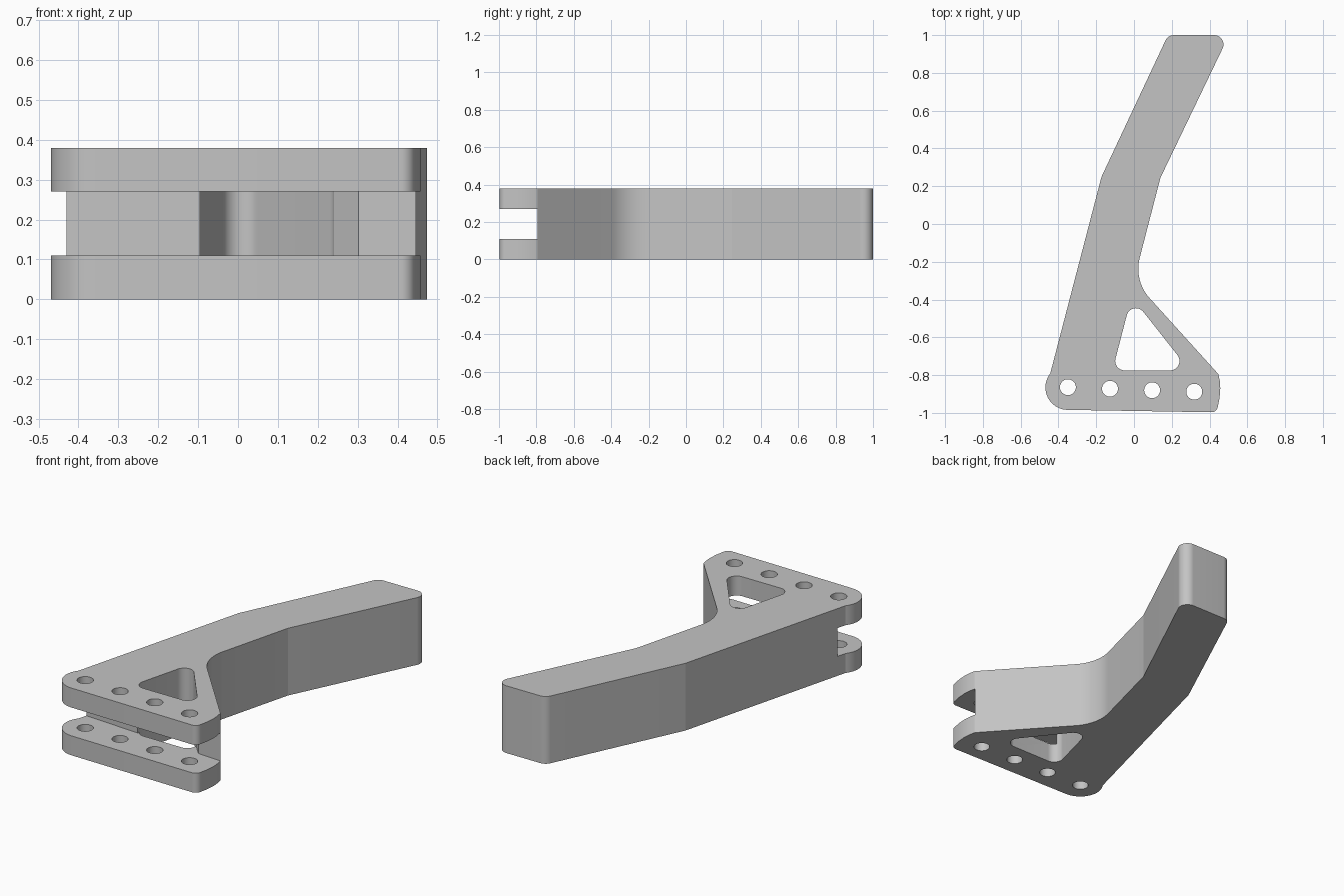
import bpy, bmesh, math
from mathutils import Vector

if "Cube" in bpy.data.objects:
    bpy.data.objects.remove(bpy.data.objects["Cube"])

HEIGHT = 0.38
SLOT_LOW, SLOT_HIGH = 0.11, 0.27


def fillet(points):
    """Turn (x, y, radius) corners into an outline with rounded corners."""
    out = []
    for i, (x, y, r) in enumerate(points):
        p = Vector((x, y))
        if r == 0:
            out.append(p)
            continue
        a = (Vector(points[i - 1][:2]) - p).normalized()
        b = (Vector(points[(i + 1) % len(points)][:2]) - p).normalized()
        half = a.angle(b) / 2
        centre = p + (a + b).normalized() * (r / math.sin(half))
        start = p + a * (r / math.tan(half)) - centre
        end = p + b * (r / math.tan(half)) - centre
        turn = math.pi - 2 * half
        if start.x * end.y - start.y * end.x < 0:
            turn = -turn
        steps = max(2, math.ceil(abs(turn) / math.radians(6)))
        a0 = math.atan2(start.y, start.x)
        for k in range(steps + 1):
            t = a0 + turn * k / steps
            out.append(centre + Vector((math.cos(t), math.sin(t))) * r)
    return out


def arc(cx, cy, r, start, end, steps):
    angles = [math.radians(start + (end - start) * k / steps) for k in range(steps + 1)]
    return [(cx + r * math.cos(t), cy + r * math.sin(t), 0) for t in angles]


def prism(name, outline, z0, z1):
    """Extrude a flat outline between two heights."""
    bm = bmesh.new()
    face = bm.faces.new([bm.verts.new((p[0], p[1], z0)) for p in outline])
    top = bmesh.ops.extrude_face_region(bm, geom=[face])
    verts = [g for g in top["geom"] if isinstance(g, bmesh.types.BMVert)]
    bmesh.ops.translate(bm, verts=verts, vec=(0, 0, z1 - z0))
    bmesh.ops.recalc_face_normals(bm, faces=bm.faces)
    mesh = bpy.data.meshes.new(name)
    bm.to_mesh(mesh)
    bm.free()
    ob = bpy.data.objects.new(name, mesh)
    bpy.context.collection.objects.link(ob)
    return ob


# Bent arm widening into a triangular foot
outline = [
    (0.18, 1.0, 0.05), (-0.172, 0.25, 0), (-0.443, -0.79, 0),
    *arc(-0.35, -0.865, 0.119, 141, 268, 22),
    (0.438, -0.997, 0.035), (0.453, -0.92, 0), (0.457, -0.87, 0),
    (0.454, -0.83, 0), (0.447, -0.795, 0.01),
    (-0.001, -0.30, 0.23), (0.14, 0.245, 0), (0.503, 1.0, 0.05),
]
arm = prism("bracket_arm", fillet(outline), 0, HEIGHT)

cutters = []
# Triangular window
window = [(-0.013, -0.386, 0.05), (-0.114, -0.775, 0.05), (0.294, -0.775, 0.05)]
cutters.append(prism("window_cutter", fillet(window), -0.1, HEIGHT + 0.1))
# Slot that splits the foot into two plates
slot = [(-0.7, -0.723), (-0.7, -1.2), (0.7, -1.2), (0.7, -0.811)]
cutters.append(prism("slot_cutter", slot, SLOT_LOW, SLOT_HIGH))
# Opening from the slot into the window
opening = [(-0.095, -0.73), (-0.095, -0.81), (0.322, -0.81), (0.306, -0.79), (0.17, -0.64)]
cutters.append(prism("opening_cutter", opening, SLOT_LOW, SLOT_HIGH))
# Row of bolt holes
for i in range(4):
    ring = [p[:2] for p in arc(-0.35 + 0.223 * i, -0.864 - 0.008 * i, 0.042, 0, 352.5, 47)]
    cutters.append(prism("bolt_hole_cutter", ring, -0.1, HEIGHT + 0.1))

bpy.context.view_layer.objects.active = arm
for ob in bpy.context.selected_objects:
    ob.select_set(False)
arm.select_set(True)
for cutter in cutters:
    cutter.hide_render = True
    mod = arm.modifiers.new("cut", 'BOOLEAN')
    mod.operation = 'DIFFERENCE'
    mod.solver = 'EXACT'
    mod.object = cutter
    bpy.ops.object.modifier_apply(modifier=mod.name)
for cutter in cutters:
    bpy.data.objects.remove(cutter)

# Plain grey finish, soft only around the rounded corners
grey = bpy.data.materials.new("light_grey")
grey.diffuse_color = (0.55, 0.55, 0.55, 1)
grey.use_nodes = True
grey.node_tree.nodes["Principled BSDF"].inputs["Base Color"].default_value = grey.diffuse_color
arm.data.materials.clear()
arm.data.materials.append(grey)
bpy.ops.object.shade_smooth_by_angle(angle=math.radians(9))
